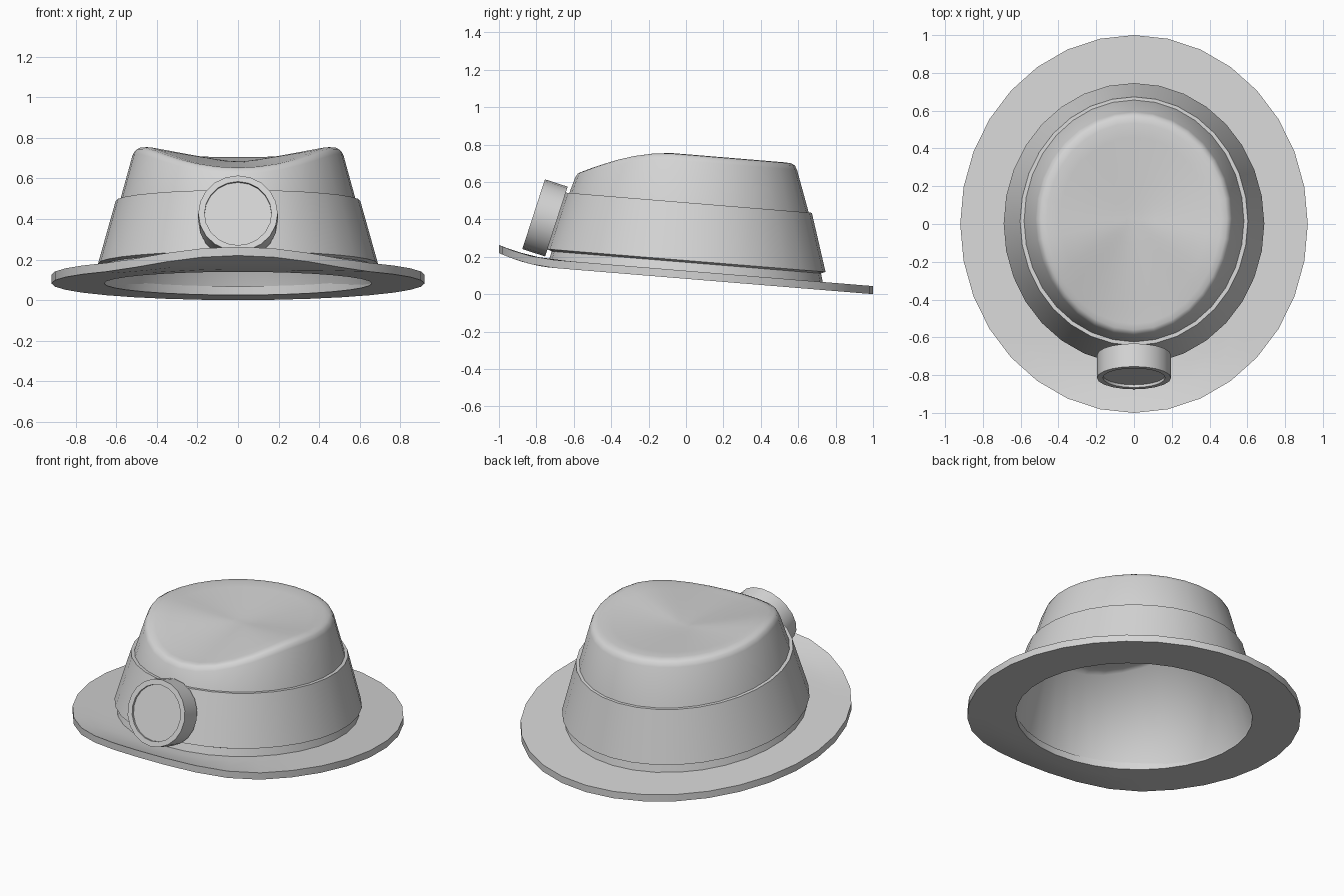
import bpy, bmesh, math
from mathutils import Vector, Matrix

SEG = 32
TILT = 0.082  # the whole hat leans: front high, back low
GREY = (0.66, 0.66, 0.66, 1)

cube = bpy.data.objects.get("Cube")
if cube:
    bpy.data.objects.remove(cube, do_unlink=True)

grey = bpy.data.materials.new("light_grey")
grey.use_nodes = True
grey.diffuse_color = GREY
grey.node_tree.nodes["Principled BSDF"].inputs["Base Color"].default_value = GREY


def loft(name, rings, closed=False, cap_start=False, cap_end=False, angle=30):
    """Skin a list of equal point rings into one object."""
    bm = bmesh.new()
    loops = [[bm.verts.new(p) for p in ring] for ring in rings]
    pairs = list(zip(loops, loops[1:])) + ([(loops[-1], loops[0])] if closed else [])
    for a, b in pairs:
        for i in range(len(a)):
            j = (i + 1) % len(a)
            bm.faces.new((a[i], a[j], b[j], b[i]))
    if cap_start:
        bm.faces.new(loops[0][::-1])
    if cap_end:
        bm.faces.new(loops[-1])
    bmesh.ops.recalc_face_normals(bm, faces=bm.faces)
    mesh = bpy.data.meshes.new(name)
    bm.to_mesh(mesh)
    bm.free()
    mesh.materials.append(grey)
    obj = bpy.data.objects.new(name, mesh)
    bpy.context.collection.objects.link(obj)
    bpy.ops.object.select_all(action='DESELECT')
    obj.select_set(True)
    bpy.context.view_layer.objects.active = obj
    bpy.ops.object.shade_smooth_by_angle(angle=math.radians(angle))
    return obj


ANGLES = [2 * math.pi * i / SEG for i in range(SEG)]


def leaned(x, y, h):
    return Vector((x, y, h - TILT * y))


def oval(rx, ry, h, shift=0.0):
    return [leaned(rx * math.cos(a), shift + ry * math.sin(a), h) for a in ANGLES]


# Brim: flat oval ring whose front curls upward
def brim_ring(t, h):
    ring = oval(0.66 + 0.26 * t, 0.70 + 0.30 * t, h)
    for p in ring:
        p.z += 0.62 * max(0, -0.7 - p.y) ** 2
    return ring


steps = [0, 0.33, 0.67, 1]
loft("brim", [brim_ring(t, 0.082) for t in steps]
     + [brim_ring(t, 0.125) for t in reversed(steps)], closed=True)


# Crown: tapered wall cut by a rim that drops at the front
def wall_point(a, h, inset=0.0):
    if h < 0.49:
        t = (h - 0.13) / 0.36
        rx, ry = 0.672 - 0.09 * t, 0.73 - 0.09 * t
    else:
        t = (h - 0.49) / 0.255
        rx, ry = 0.582 - 0.07 * t, 0.64 - 0.083 * t
    shift = 0.045 * (h - 0.13)
    return leaned((rx - inset) * math.cos(a), shift + (ry - inset) * math.sin(a), h)


def rim_height(a):
    return 0.748 - 0.6 * max(0, -0.1 - 0.58 * math.sin(a)) ** 2


def rim_ring(drop, inset):
    return [wall_point(a, rim_height(a) - drop, inset) for a in ANGLES]


def dished_top(rim, centre_z):
    """Rings shrinking to the middle, sagging with a soft bottom."""
    rings, soft = [], 0.15
    for r in (0.85, 0.7, 0.55, 0.4, 0.25, 0.1):
        w = (math.hypot(r, soft) - soft) / (math.hypot(1, soft) - soft)
        rings.append([Vector((p.x * r, 0.03 + (p.y - 0.03) * r,
                              centre_z + (p.z - centre_z) * w)) for p in rim])
    return rings


wall = [[wall_point(a, h) for a in ANGLES] for h in (0.12, 0.49)]
edge = [rim_ring(0.035, 0), rim_ring(0.013, 0.005),
        rim_ring(0.003, 0.02), rim_ring(0, 0.05)]
loft("crown", wall + edge + dished_top(edge[-1], 0.683), cap_end=True, angle=60)

# Lining: softly shaded inside of the crown
mouth = [wall_point(a, 0.084, 0.022) for a in ANGLES]
ceiling = rim_ring(0.018, 0.012)
loft("lining", [mouth, ceiling] + dished_top(ceiling, 0.672), cap_end=True, angle=180)

# Hat band: thin tapered sleeve around the crown
loft("hat_band", [oval(0.665, 0.72, 0.17, 0.002), oval(0.69, 0.744, 0.18, 0.002),
                  oval(0.603, 0.658, 0.49, 0.015), oval(0.575, 0.632, 0.49, 0.013)],
     closed=True)

# Round badge on the front, with a raised edge
axis = Vector((0, -0.951, 0.308))
turn = axis.to_track_quat('Z', 'Y').to_matrix().to_4x4()
place = Matrix.Translation((0, -0.693, 0.388)) @ turn


def disc(r, d, n=20):
    return [place @ Vector((r * math.cos(2 * math.pi * i / n),
                            r * math.sin(2 * math.pi * i / n), d)) for i in range(n)]


loft("front_badge", [disc(0.196, 0), disc(0.196, 0.128), disc(0.165, 0.128),
                     disc(0.165, 0.113)], cap_start=True, cap_end=True)
